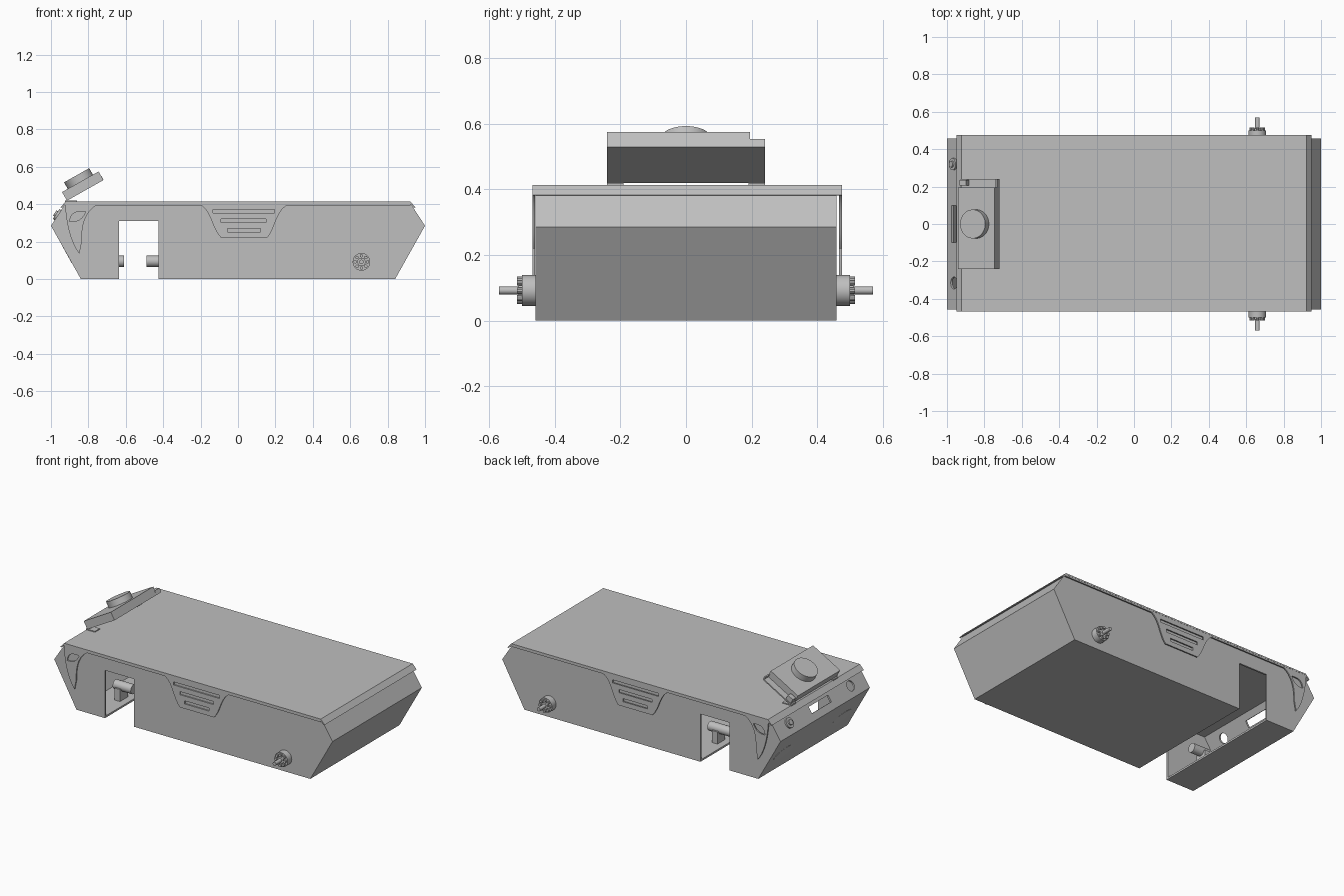
import bpy, bmesh, math
from mathutils import Vector, Matrix

old = bpy.data.objects.get("Cube")
if old:
    bpy.data.objects.remove(old, do_unlink=True)

grey = bpy.data.materials.new("plain grey")
grey.use_nodes = True
grey.diffuse_color = (0.52, 0.52, 0.52, 1)
grey.node_tree.nodes["Principled BSDF"].inputs["Base Color"].default_value = (0.52, 0.52, 0.52, 1)


def finish(name, bm):
    bmesh.ops.recalc_face_normals(bm, faces=bm.faces)
    mesh = bpy.data.meshes.new(name)
    bm.to_mesh(mesh)
    bm.free()
    mesh.materials.append(grey)
    obj = bpy.data.objects.new(name, mesh)
    bpy.context.collection.objects.link(obj)
    return obj


def prism(name, outline, y0, y1):
    """Extrude an x-z outline from y0 to y1."""
    bm = bmesh.new()
    face = bm.faces.new([bm.verts.new((x, y0, z)) for x, z in outline])
    ext = bmesh.ops.extrude_face_region(bm, geom=[face])["geom"]
    bmesh.ops.translate(bm, vec=(0, y1 - y0, 0),
                        verts=[v for v in ext if isinstance(v, bmesh.types.BMVert)])
    return finish(name, bm)


def rod(name, start, end, radius, sides=32, stretch=1):
    """Cylinder between two points; stretch widens it across its axis."""
    a, b = Vector(start), Vector(end)
    bm = bmesh.new()
    bmesh.ops.create_cone(bm, cap_ends=True, segments=sides, radius1=radius,
                          radius2=radius, depth=(b - a).length)
    turn = (b - a).to_track_quat("Z", "Y").to_matrix().to_4x4()
    bm.transform(Matrix.Translation((a + b) / 2) @ turn @ Matrix.Diagonal((stretch, 1, 1, 1)))
    return finish(name, bm)


def box(name, x0, x1, y0, y1, z0, z1):
    return prism(name, [(x0, z0), (x1, z0), (x1, z1), (x0, z1)], y0, y1)


def tilted(center, along, half_a, half_b):
    """Rectangle outline in x-z with one axis on the given direction."""
    c, d = Vector(center), Vector(along).normalized()
    n = Vector((-d.y, d.x))
    return [c + d * half_a * i + n * half_b * j for i, j in ((-1, -1), (1, -1), (1, 1), (-1, 1))]


def curve(a, b, c, d, steps=10):
    """Bezier points in x-z."""
    a, b, c, d = map(Vector, (a, b, c, d))
    out = []
    for i in range(steps + 1):
        t = i / steps
        s = 1 - t
        out.append(a * s**3 + b * 3 * s * s * t + c * 3 * s * t * t + d * t**3)
    return out


def cut(obj, *cutters):
    for c in cutters:
        c.hide_render = True
        mod = obj.modifiers.new("cut", "BOOLEAN")
        mod.operation = "DIFFERENCE"
        mod.solver = "EXACT"
        mod.object = c
    graph = bpy.context.evaluated_depsgraph_get()
    mesh = bpy.data.meshes.new_from_object(obj.evaluated_get(graph))
    obj.modifiers.clear()
    obj.data = mesh
    for c in cutters:
        bpy.data.objects.remove(c, do_unlink=True)


# Hollow hexagonal hull with a channel across it and openings in the nose
hull = prism("hull", [(-.84, 0), (.84, 0), (1, .285), (.925, .4), (-.925, .4), (-1, .285)], -.458, .458)
cuts = [prism("hollow", [(-.833, .012), (.833, .012), (.986, .285), (.917, .39),
                         (-.917, .39), (-.986, .285)], -.447, .447),
        box("channel", -.635, -.425, -.6, .6, -.1, .31),
        prism("slot", tilted((-.963, .342), (.55, .84), .022, .03), -.1, .1)]
for y in (.3, -.3):
    cuts.append(rod("lamp_hole", (-.88, y, .17), (-.97, y, .119), .045, 32, 2))
cuts.append(rod("port_hole", (-.935, -.315, .324), (-.99, -.315, .36), .032))
cut(hull, *cuts)

# Round connector in the nose
rod("connector", (-.92, .32, .314), (-.972, .32, .348), .032)
rod("connector_core", (-.93, .32, .32), (-.98, .32, .354), .017, 16)
for i, y in enumerate((.3, -.3)):
    rod("lamp_lens", (-.905, y, .135), (-.914, y, .13), .05, 32, 2)

# Folded cover sheet with screw holes
cover = prism("cover", [(-.95, .383), (-.922, .414), (.922, .414), (.95, .383),
                        (.942, .381), (.918, .404), (-.918, .404), (-.942, .381)], -.468, .476)
cut(cover, *[rod("screw_hole", (x, y, .39), (x, y, .43), .009, 12)
             for x in (-.225, .505) for y in (-.43, .435)])

# Side skirts hanging from the cover, the same on both sides
vent_outline = curve((-.24, .406), (-.14, .4), (-.15, .28), (-.09, .22)) \
    + curve((.155, .22), (.21, .28), (.2, .4), (.305, .406))
wing_outline = curve((-.925, .406), (-.92, .31), (-.9, .2), (-.848, .135)) \
    + curve((-.835, .2), (-.84, .33), (-.79, .39), (-.725, .406))
leaf = curve((-.9, .308), (-.895, .36), (-.86, .365), (-.815, .36)) \
    + curve((-.815, .36), (-.835, .31), (-.87, .305), (-.9, .308))[1:-1]
for side, y0, y1 in (("left", .467, .475), ("right", -.468, -.46)):
    vent = prism("vent_panel_" + side, vent_outline, y0, y1)
    cut(vent, *[box("vent_slot", x0, x1, y0 - .02, y1 + .02, z - .01, z + .01)
                for x0, x1, z in ((-.135, .195, .363), (-.09, .15, .312), (-.055, .12, .261))])
    wing = prism("wing_panel_" + side, wing_outline, y0, y1)
    cut(wing, prism("leaf_hole", leaf, y0 - .02, y1 + .02))
    box("cover_lip_" + side, -.922, .922, y0, y1, .394, .406)

# Drive hubs with a ring of bolts and an axle
for s in (-1, 1):
    rod("drive_motor", (.66, s * .25, .092), (.66, s * .45, .092), .04)
    rod("hub", (.66, s * .44, .092), (.66, s * .5, .092), .047)
    rod("hub_collar", (.66, s * .5, .092), (.66, s * .51, .092), .022)
    rod("axle", (.66, s * .5, .092), (.66, s * .57, .092), .012, 16)
    for k in range(8):
        a = k * math.tau / 8
        x, z = .66 + .033 * math.cos(a), .092 + .033 * math.sin(a)
        rod("hub_bolt", (x, s * .49, z), (x, s * .515, z), .009, 10)

# Stub shafts reaching into the channel
rod("channel_stub_front", (-.74, -.2, .095), (-.61, -.2, .095), .03)
rod("channel_stub_rear", (-.3, .18, .095), (-.49, .18, .095), .03)
for x, y in ((-.7, -.2), (-.36, .18)):
    box("stub_mount", x - .02, x + .02, y - .04, y + .04, .01, .09)

# Tilted sensor on its bracket
u = Vector((.195, .11)).normalized()
n = Vector((-u.y, u.x))
base = Vector((-.8175, .475))
prism("sensor_bracket", tilted(base + n * .003, u, .112, .004), -.24, .24)
prism("sensor_box", tilted(base + n * .028, u, .112, .024), -.24, .195)
prism("bracket_lip", tilted(base + u * .109 + n * .014, u, .004, .013), .19, .24)
prism("bracket_tab", tilted(base - u * .09 + n * .02, u, .02, .018), .205, .235)
p, q = base + n * .045, base + n * .092
rod("sensor_head", (p.x, 0, p.y), (q.x, 0, q.y), .077, 48)
for y in (-.215, .215):
    box("bracket_foot", -.925, -.86, y - .025, y + .025, .412, .42)

# Crisp edges, smooth round parts
bpy.ops.object.select_all(action="DESELECT")
for o in bpy.context.scene.objects:
    if o.type == "MESH":
        o.select_set(True)
        bpy.context.view_layer.objects.active = o
bpy.ops.object.shade_smooth_by_angle(angle=math.radians(30))
